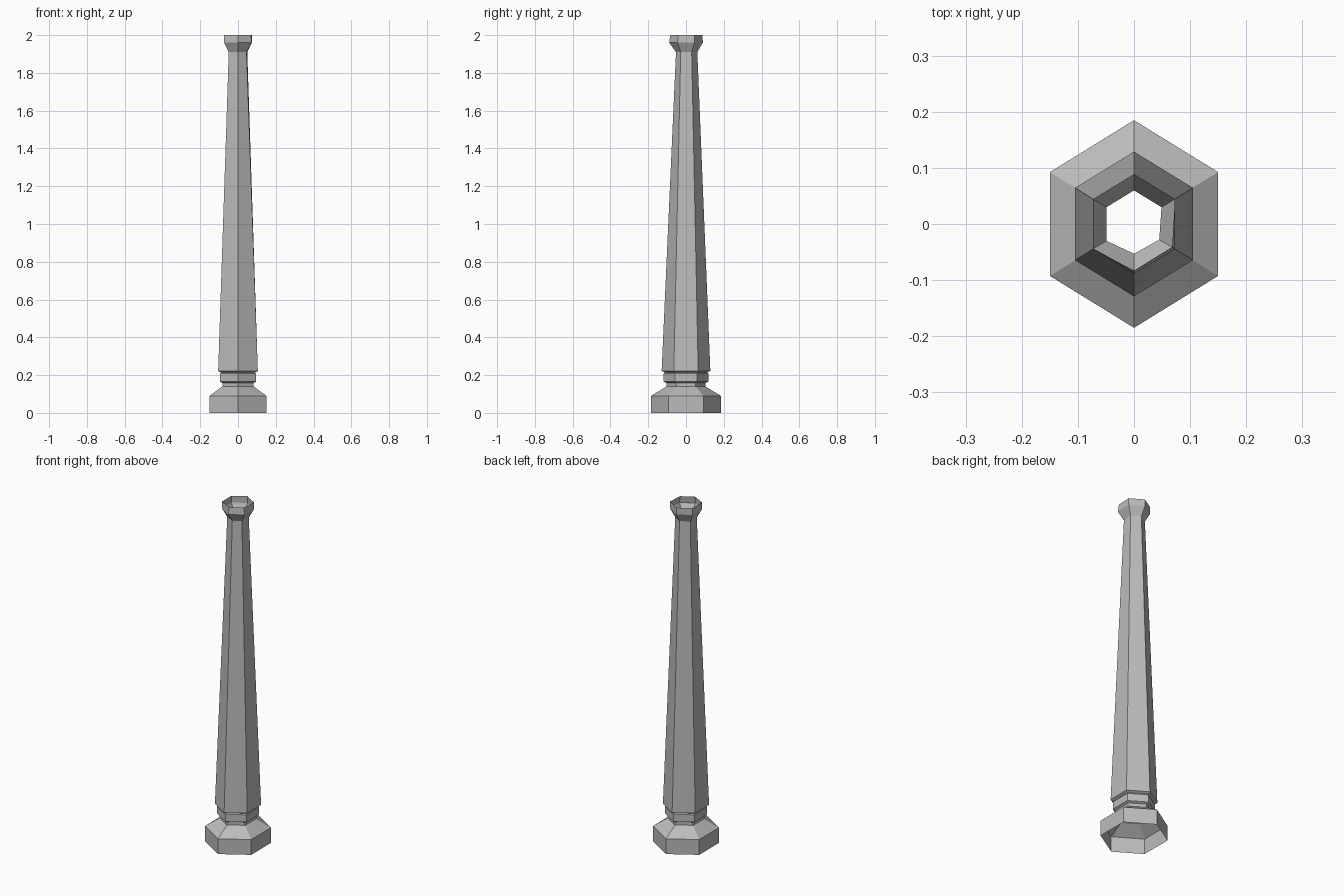
import bpy, bmesh

if "Cube" in bpy.data.objects:
    bpy.data.objects.remove(bpy.data.objects["Cube"])

# One flat grey for the whole column
grey = bpy.data.materials.new("stone grey")
grey.diffuse_color = (0.5, 0.5, 0.5, 1)
grey.use_nodes = True
grey.node_tree.nodes["Principled BSDF"].inputs["Base Color"].default_value = grey.diffuse_color


def hexagon(hx, hy, z):
    """Slightly squashed hexagon with corners on the y axis."""
    return [(0, hy, z), (-hx, hy / 2, z), (-hx, -hy / 2, z),
            (0, -hy, z), (hx, -hy / 2, z), (hx, hy / 2, z)]


# Plinth, neck, collar and foot of the shaft: half width x, half width y, height
profile = [(0.15, 0.185, 0.0), (0.15, 0.185, 0.09),
           (0.083, 0.103, 0.14), (0.083, 0.103, 0.158),
           (0.095, 0.118, 0.165), (0.095, 0.118, 0.208),
           (0.090, 0.112, 0.214), (0.105, 0.129, 0.222)]
rings = [hexagon(*p) for p in profile]

# Slightly uneven shaft top, flared capital and rim
top = hexagon(0.049, 0.060, 1.91)
top[3], top[4] = (0, -0.053, 1.91), (0.045, -0.028, 1.91)
rings.append(top)
rings.append(hexagon(0.073, 0.089, 1.96))
rim = hexagon(0.073, 0.088, 2.0)
rim[3], rim[4] = (0, -0.083, 2.0), (0.068, -0.041, 2.0)
rings.append(rim)

# Skin the rings into a shell open at both ends
bm = bmesh.new()
loops = [[bm.verts.new(co) for co in ring] for ring in rings]
for a, b in zip(loops, loops[1:]):
    for i in range(6):
        j = (i + 1) % 6
        bm.faces.new((a[i], a[j], b[j], b[i]))

mesh = bpy.data.meshes.new("hex_column")
bm.to_mesh(mesh)
bm.free()
mesh.materials.append(grey)
column = bpy.data.objects.new("hex_column", mesh)
bpy.context.collection.objects.link(column)
